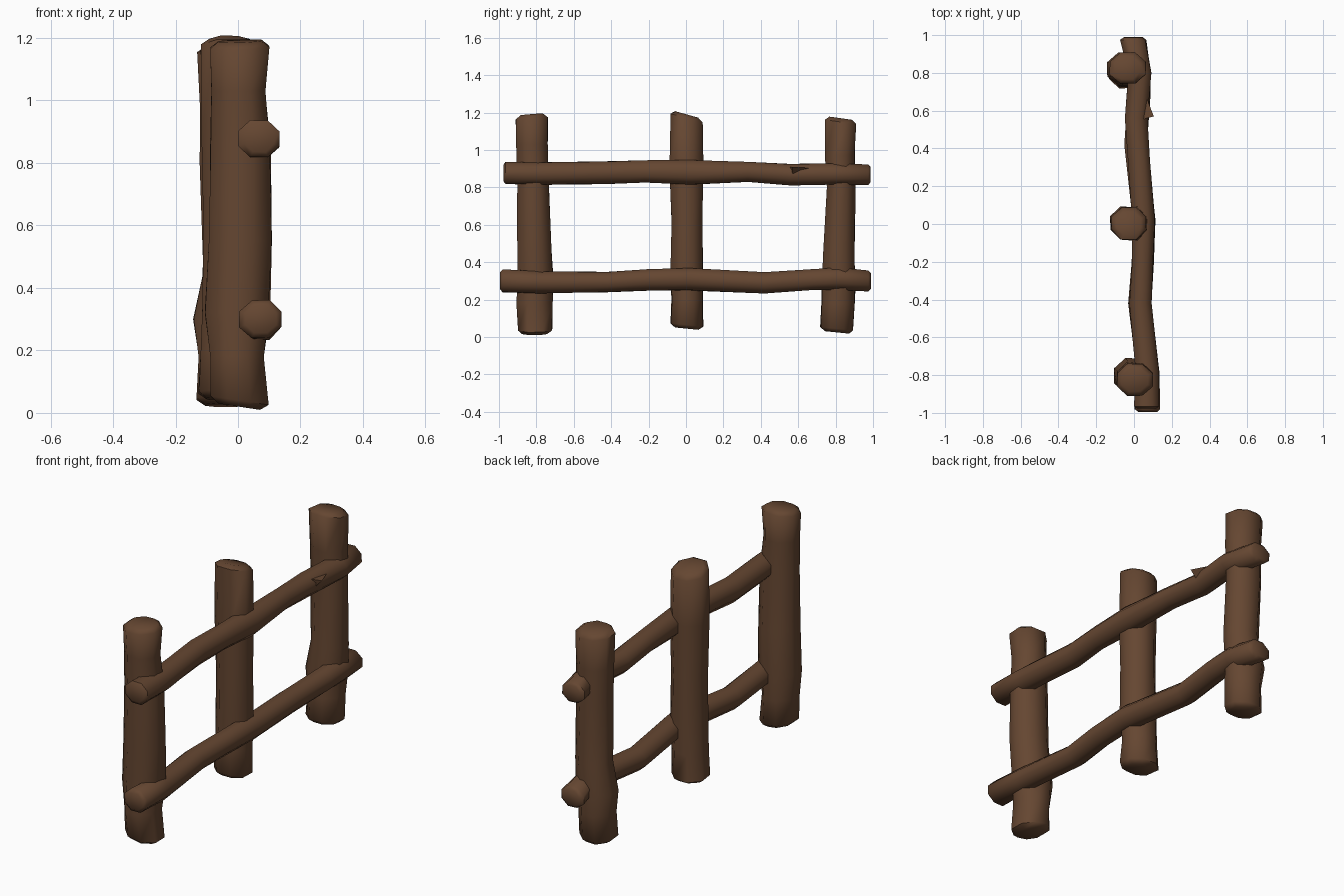
import bpy, bmesh, math, random
from mathutils import Vector

random.seed(4)
wood = bpy.data.materials.new("brown_wood")
wood.diffuse_color = (0.13, 0.062, 0.031, 1)
SIDES = 8


def log(name, rings, axis, tilt0=(0, 0), tilt1=(0, 0), bevel=0.02):
    """Loft a rough log; rings are (position, a_min, a_max, b_min, b_max)."""
    bm = bmesh.new()
    last = len(rings) - 1

    def put(a, b, p):
        return bm.verts.new((a, b, p) if axis == 'z' else (a, p, b))

    def ring(r, k=1.0, off=0.0, tilt=(0, 0), jit=0.004):
        p, a0, a1, b0, b1 = r
        ca, cb = (a0 + a1) / 2, (b0 + b1) / 2
        out = []
        for i in range(SIDES):
            t = math.tau * (i + 0.5) / SIDES
            s = k / math.cos(math.pi / SIDES) * (1 + random.uniform(-jit, jit) * 10)
            da = math.cos(t) * (a1 - a0) / 2 * s
            db = math.sin(t) * (b1 - b0) / 2 * s
            out.append(put(ca + da, cb + db, p + off + tilt[0] * da + tilt[1] * db))
        return out

    loops = [ring(rings[0], 0.72, -bevel, tilt0)]
    for i, r in enumerate(rings):
        tilt = tilt0 if i == 0 else tilt1 if i == last else (0, 0)
        loops.append(ring(r, tilt=tilt))
    loops.append(ring(rings[-1], 0.72, bevel, tilt1))
    for u, v in zip(loops, loops[1:]):
        for i in range(SIDES):
            j = (i + 1) % SIDES
            bm.faces.new((u[i], u[j], v[j], v[i]))
    bm.faces.new(loops[0])
    bm.faces.new(loops[-1])
    return finish(name, bm)


def finish(name, bm):
    bmesh.ops.recalc_face_normals(bm, faces=bm.faces)
    me = bpy.data.meshes.new(name)
    bm.to_mesh(me)
    bm.free()
    me.materials.append(wood)
    ob = bpy.data.objects.new(name, me)
    bpy.context.collection.objects.link(ob)
    bpy.ops.object.select_all(action='DESELECT')
    ob.select_set(True)
    bpy.context.view_layer.objects.active = ob
    bpy.ops.object.shade_smooth_by_angle(angle=math.radians(55))
    return ob


# Upright posts: z, x range, y range
log("front_post", [
    (0.04, -0.09, 0.095, -0.90, -0.715),
    (0.18, -0.09, 0.08, -0.905, -0.715),
    (0.32, -0.105, 0.10, -0.90, -0.71),
    (0.55, -0.09, 0.105, -0.90, -0.725),
    (0.85, -0.09, 0.105, -0.90, -0.735),
    (1.03, -0.085, 0.09, -0.905, -0.74),
    (1.17, -0.09, 0.10, -0.91, -0.74)], 'z', (-0.15, 0.0), (0.03, 0.08))
log("middle_post", [
    (0.065, -0.125, 0.065, -0.08, 0.09),
    (0.20, -0.12, 0.06, -0.075, 0.09),
    (0.35, -0.115, 0.07, -0.08, 0.09),
    (0.62, -0.11, 0.065, -0.08, 0.09),
    (0.90, -0.115, 0.07, -0.085, 0.09),
    (1.17, -0.12, 0.065, -0.08, 0.09)], 'z', (0.0, -0.1), (0.0, -0.28))
log("back_post", [
    (0.045, -0.13, 0.05, 0.72, 0.895),
    (0.18, -0.125, 0.05, 0.725, 0.90),
    (0.30, -0.14, 0.06, 0.73, 0.905),
    (0.45, -0.11, 0.065, 0.735, 0.90),
    (0.80, -0.12, 0.06, 0.755, 0.905),
    (0.97, -0.12, 0.06, 0.745, 0.90),
    (1.15, -0.13, 0.06, 0.745, 0.91)], 'z', (0.0, -0.1), (0.0, -0.14))

# Horizontal rails: y, x range, z range
log("top_rail", [
    (-0.965, 0.0, 0.135, 0.82, 0.935),
    (-0.78, 0.01, 0.13, 0.815, 0.935),
    (-0.42, -0.025, 0.095, 0.82, 0.94),
    (-0.22, -0.01, 0.10, 0.825, 0.945),
    (0.02, -0.01, 0.11, 0.815, 0.945),
    (0.33, -0.03, 0.085, 0.83, 0.935),
    (0.56, -0.05, 0.07, 0.812, 0.925),
    (0.80, -0.03, 0.09, 0.815, 0.93),
    (0.975, -0.075, 0.06, 0.815, 0.922)], 'y', bevel=0.012)
log("bottom_rail", [
    (-0.98, 0.005, 0.14, 0.24, 0.36),
    (-0.78, 0.015, 0.135, 0.235, 0.35),
    (-0.42, -0.03, 0.09, 0.24, 0.35),
    (-0.20, -0.01, 0.105, 0.25, 0.365),
    (0.02, -0.005, 0.115, 0.25, 0.37),
    (0.42, -0.05, 0.07, 0.235, 0.345),
    (0.68, -0.035, 0.085, 0.25, 0.365),
    (0.82, -0.03, 0.085, 0.255, 0.37),
    (0.975, -0.07, 0.065, 0.245, 0.355)], 'y', bevel=0.015)

# Splinter lifting from the top rail
bm = bmesh.new()
pts = [(0.105, 0.57, 0.91), (0.03, 0.55, 0.91), (0.05, 0.57, 0.85), (0.05, 0.71, 0.90)]
bmesh.ops.convex_hull(bm, input=[bm.verts.new(Vector(p)) for p in pts])
finish("splinter", bm)
